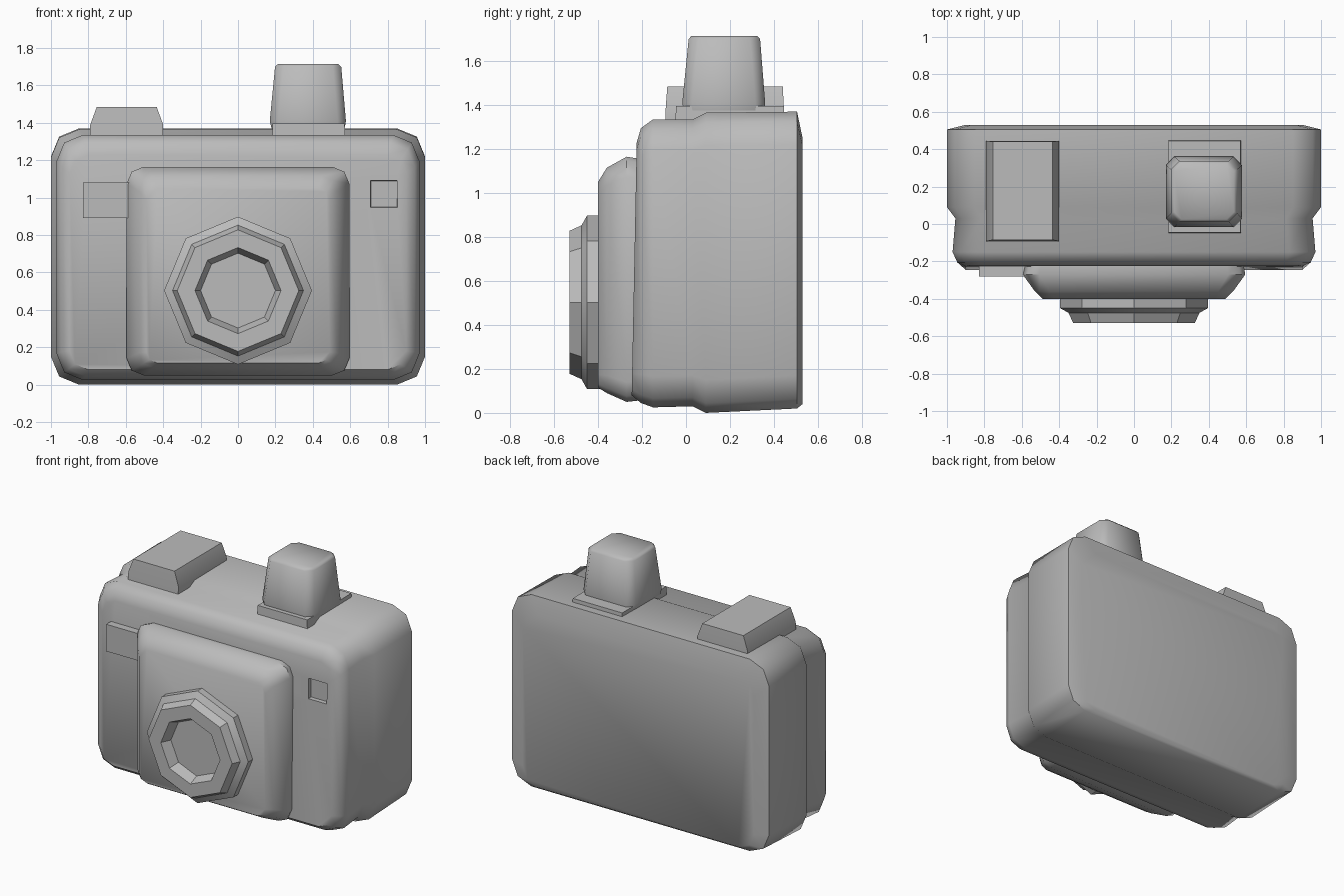
import bpy
import bmesh
from math import sin, cos, pi, radians

if "Cube" in bpy.data.objects:
    bpy.data.objects.remove(bpy.data.objects["Cube"], do_unlink=True)

grey = bpy.data.materials.new("plain grey")
grey.use_nodes = True
grey.diffuse_color = (0.5, 0.5, 0.5, 1)
grey.node_tree.nodes["Principled BSDF"].inputs["Base Color"].default_value = (0.5, 0.5, 0.5, 1)


def rounded_rect(u0, u1, v0, v1, r=0, seg=2):
    """Outline of a rectangle with faceted corners."""
    if r == 0:
        return [(u0, v0), (u1, v0), (u1, v1), (u0, v1)]
    corners = [(u1 - r, v1 - r), (u0 + r, v1 - r), (u0 + r, v0 + r), (u1 - r, v0 + r)]
    pts = []
    for i, (cu, cv) in enumerate(corners):
        for k in range(seg + 1):
            a = pi / 2 * (i + k / seg)
            pts.append((cu + r * cos(a), cv + r * sin(a)))
    return pts


def octagon(r, cz):
    return [(r * sin(i * pi / 4), cz + r * cos(i * pi / 4)) for i in range(8)]


def loft(name, axis, rings, tilt=0, smooth=30):
    """Skin a list of (position, outline) along the y or z axis and cap both ends."""
    bm = bmesh.new()
    loops = []
    for pos, outline in rings:
        if axis == "y":
            loops.append([bm.verts.new((u, pos, v)) for u, v in outline])
        else:
            loops.append([bm.verts.new((u, v, pos)) for u, v in outline])
    n = len(loops[0])
    for a, b in zip(loops, loops[1:]):
        for i in range(n):
            j = (i + 1) % n
            bm.faces.new((a[i], a[j], b[j], b[i]))
    bm.faces.new(loops[0])
    bm.faces.new(loops[-1])
    if tilt:
        for v in loops[-1]:
            v.co.y += tilt * (v.co.z - 0.68)
    bmesh.ops.recalc_face_normals(bm, faces=bm.faces)
    mesh = bpy.data.meshes.new(name)
    bm.to_mesh(mesh)
    bm.free()
    mesh.materials.append(grey)
    obj = bpy.data.objects.new(name, mesh)
    bpy.context.collection.objects.link(obj)
    shade(obj, smooth)
    return obj


def shade(obj, angle):
    bpy.ops.object.select_all(action="DESELECT")
    obj.select_set(True)
    bpy.context.view_layer.objects.active = obj
    bpy.ops.object.shade_smooth_by_angle(angle=radians(angle))


# Body: wide rear half, shallow step, then a softened front half
body_sections = [
    (0.53, 0.90, 0.04, 1.25, 0.12),
    (0.505, 1.0, 0.02, 1.37, 0.15),
    (0.09, 1.0, 0.0, 1.365, 0.15),
    (0.03, 0.955, 0.03, 1.335, 0.14),
    (-0.15, 0.97, 0.025, 1.335, 0.14),
    (-0.205, 0.945, 0.045, 1.295, 0.13),
    (-0.235, 0.90, 0.08, 1.23, 0.10),
]
body = loft("body", "y", [(y, rounded_rect(-w, w, z0, z1, r)) for y, w, z0, z1, r in body_sections],
            tilt=0.02, smooth=48)

# Viewfinder recess cut into the body front
cutter = loft("viewfinder_cutter", "y", [(-0.4, rounded_rect(0.70, 0.86, 0.94, 1.10)),
                                         (-0.20, rounded_rect(0.71, 0.85, 0.95, 1.09))])
cutter.hide_render = True
cut = body.modifiers.new("viewfinder", "BOOLEAN")
cut.object = cutter
cut.solver = "EXACT"
bpy.context.view_layer.objects.active = body
bpy.ops.object.modifier_apply(modifier=cut.name)
bpy.data.objects.remove(cutter, do_unlink=True)
shade(body, 48)

# Raised panel behind the lens
panel_sections = [
    (-0.18, 0.58, 0.06, 1.15, 0.09),
    (-0.27, 0.595, 0.05, 1.165, 0.09),
    (-0.36, 0.53, 0.09, 1.115, 0.08),
    (-0.40, 0.49, 0.115, 1.05, 0.06),
]
loft("lens_panel", "y", [(y, rounded_rect(-w, w, z0, z1, r)) for y, w, z0, z1, r in panel_sections], smooth=48)

# Eight-sided lens barrel with a sunken centre
lens_profile = [(-0.38, 0.395), (-0.45, 0.395), (-0.475, 0.35), (-0.53, 0.325),
                (-0.53, 0.23), (-0.46, 0.20)]
loft("lens", "y", [(y, octagon(r, 0.503)) for y, r in lens_profile])

# Flash window block
loft("flash", "y", [(-0.18, rounded_rect(-0.83, -0.57, 0.89, 1.08)),
                    (-0.28, rounded_rect(-0.83, -0.57, 0.89, 1.08))])

# Tapered block on the top
loft("top_block", "z", [(1.30, rounded_rect(-0.79, -0.40, -0.095, 0.445)),
                        (1.39, rounded_rect(-0.79, -0.40, -0.092, 0.445)),
                        (1.485, rounded_rect(-0.755, -0.435, -0.085, 0.44))])

# Shutter button with its base plate
loft("button_base", "z", [(1.30, rounded_rect(0.185, 0.575, -0.05, 0.45)),
                          (1.395, rounded_rect(0.185, 0.57, -0.045, 0.445))])
loft("button", "z", [(1.37, rounded_rect(0.18, 0.57, -0.01, 0.355, 0.04, 1)),
                     (1.41, rounded_rect(0.17, 0.577, -0.017, 0.36, 0.045, 1)),
                     (1.70, rounded_rect(0.198, 0.552, 0.012, 0.337, 0.045, 1)),
                     (1.715, rounded_rect(0.215, 0.535, 0.025, 0.322, 0.04, 1))], smooth=48)
